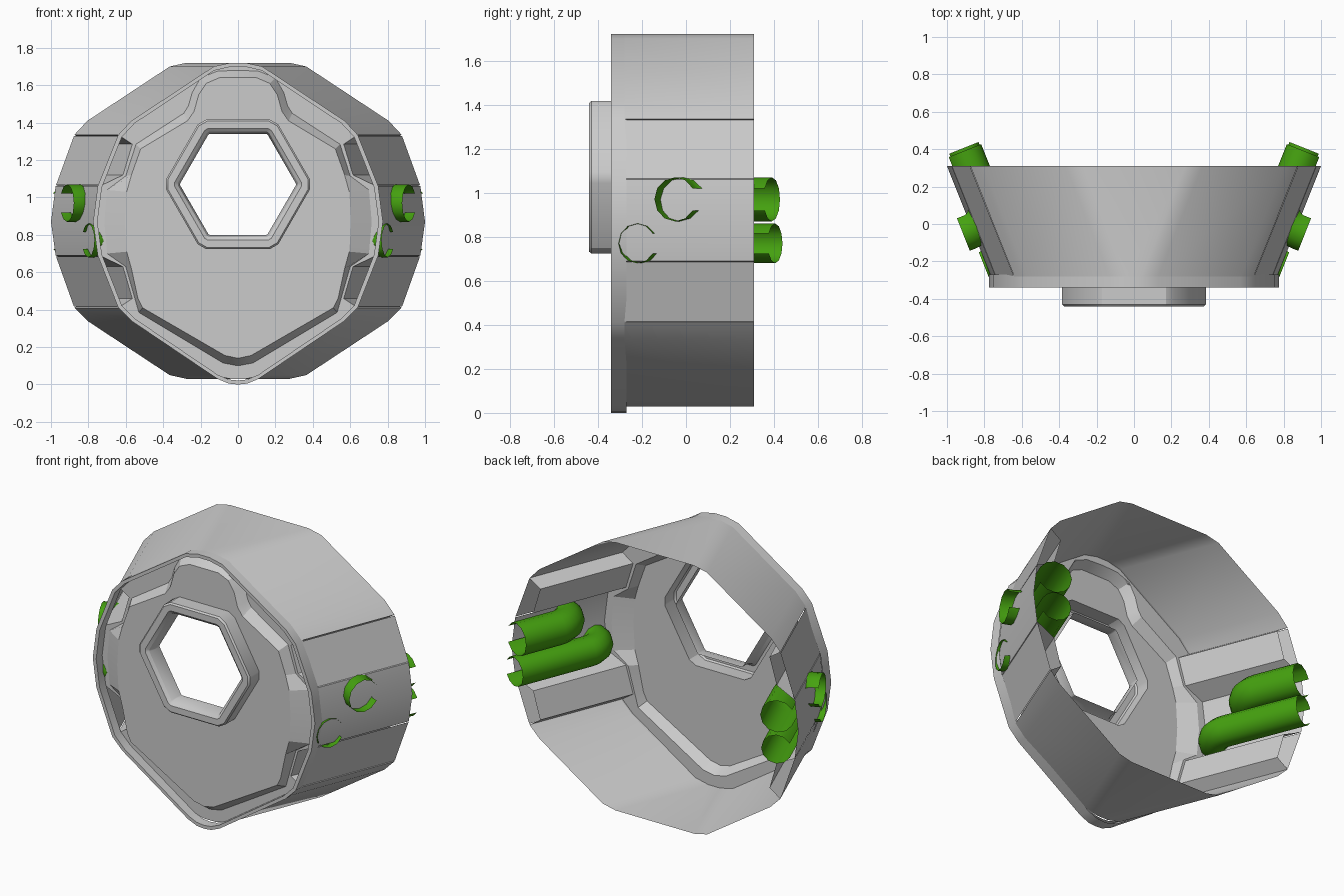
import bpy, bmesh, math
from mathutils import Vector

if "Cube" in bpy.data.objects:
    bpy.data.objects.remove(bpy.data.objects["Cube"])

Y_RING, Y_FACE, Y_BACK, Y_BOSS = -0.28, -0.34, 0.31, -0.44
FLARE = 0.235          # each half slides outwards by this much towards the back


def full(half):
    """Mirror a right-hand half profile (top to bottom) into a closed loop."""
    return half + [(-x, z) for x, z in reversed(half) if x > 1e-6]


def at(loop, y, shift=0.0):
    return [Vector((x + math.copysign(shift, x), y, z)) for x, z in loop]


def build(name, loops, closed=True, fills=(), mat=None, angle=30):
    """Skin successive loops; fills lists pairs of loops with a flat face between."""
    bm = bmesh.new()
    rows = [[bm.verts.new(p) for p in lp] for lp in loops]
    for a, b in zip(rows, rows[1:]):
        n = len(a)
        for i in range(n if closed else n - 1):
            j = (i + 1) % n
            bm.faces.new((a[i], a[j], b[j], b[i]))
    for pair in fills:
        edges = []
        for lp in pair:
            vs = [bm.verts.new(p) for p in lp]
            edges += [bm.edges.new((vs[i], vs[(i + 1) % len(vs)])) for i in range(len(vs))]
        bmesh.ops.triangle_fill(bm, use_beauty=True, use_dissolve=False,
                                edges=edges, normal=(0, -1, 0))
    bmesh.ops.remove_doubles(bm, verts=bm.verts, dist=1e-5)
    bmesh.ops.recalc_face_normals(bm, faces=bm.faces)
    me = bpy.data.meshes.new(name)
    bm.to_mesh(me)
    bm.free()
    ob = bpy.data.objects.new(name, me)
    bpy.context.collection.objects.link(ob)
    if mat:
        me.materials.append(mat)
    bpy.ops.object.select_all(action='DESELECT')
    ob.select_set(True)
    bpy.context.view_layer.objects.active = ob
    bpy.ops.object.shade_smooth_by_angle(angle=math.radians(angle))
    return ob


def hexagon(r, cut, cz=1.07):
    """Hexagon with clipped corners."""
    pts = []
    c = [Vector((r * math.cos(k * math.pi / 3), cz + r * math.sin(k * math.pi / 3))) for k in range(6)]
    for k in range(6):
        for other in (c[k - 1], c[(k + 1) % 6]):
            p = c[k] + (other - c[k]).normalized() * cut
            pts.append((p.x, p.y))
    return pts


# Half profiles at the front of the shell
top = [(0.04, 1.72), (0.13, 1.70), (0.57, 1.41), (0.64, 1.335)]
side = [(0.74, 1.06), (0.765, 0.87), (0.74, 0.69)]
bottom = [(0.64, 0.41), (0.57, 0.34), (0.13, 0.05), (0.04, 0.03)]
dented = full(top + [(0.565, 1.285), (0.615, 1.12)] + side
              + [(0.615, 0.63), (0.565, 0.46)] + bottom)

# Raised front field and the foot of its sloping border
field = full([(0, 1.64), (0.10, 1.64), (0.17, 1.61), (0.21, 1.55), (0.235, 1.46), (0.27, 1.41),
              (0.52, 1.26), (0.57, 1.12), (0.595, 1.03), (0.605, 0.87), (0.595, 0.71),
              (0.57, 0.62), (0.535, 0.46), (0.51, 0.41), (0.07, 0.155), (0, 0.14)])
foot = full([(0, 1.68), (0.11, 1.675), (0.20, 1.64), (0.245, 1.56), (0.265, 1.49), (0.29, 1.45),
             (0.545, 1.285), (0.60, 1.115), (0.70, 1.04), (0.715, 0.87), (0.70, 0.70),
             (0.60, 0.63), (0.55, 0.455), (0.53, 0.385), (0.08, 0.115), (0, 0.10)])

# Flared shell with the four inward channels
build("shell", [at(dented, Y_RING), at(dented, Y_BACK, FLARE)])

# Flush cover panels over the channels
for s, tag in ((1, "right"), (-1, "left")):
    for (a, b), lvl in (((top[-1], side[0]), "upper"), ((side[-1], bottom[0]), "lower")):
        a, b = Vector(a), Vector(b)
        g = (b - a).normalized() * 0.006
        edge = [((a + g).x * s, (a + g).y), ((b - g).x * s, (b - g).y)]
        build(f"{lvl}_{tag}_panel", [at(edge, Y_RING), at(edge, Y_BACK, FLARE)], closed=False)

# Front plate: flat ring, sloping border and raised field with a hole for the boss
boss = hexagon(0.40, 0.03)
build("front_plate", [at(foot, Y_RING), at(field, Y_FACE)],
      fills=[(at(dented, Y_RING), at(foot, Y_RING)), (at(field, Y_FACE), at(boss, Y_FACE))], angle=20)

# Thin raised lip around the plate
lip = full([(0, 1.72)] + top + [(0.75, 1.06), (0.775, 0.87), (0.75, 0.69)]
           + bottom[:2] + [(0.11, 0.03), (0.05, 0.005), (0, 0)])
lip_in = [(x * 0.97, 0.86 + (z - 0.86) * 0.975) for x, z in lip]
build("front_lip", [at(lip, -0.27), at(lip, Y_FACE), at(lip_in, Y_FACE), at(lip_in, Y_RING)])

# Hexagonal boss around the opening
build("hex_boss", [at(boss, Y_FACE), at(boss, Y_BOSS + 0.01), at(hexagon(0.39, 0.03), Y_BOSS),
                   at(hexagon(0.345, 0.012), Y_BOSS), at(hexagon(0.325, 0.008), Y_BOSS + 0.015),
                   at(hexagon(0.312, 0.005), Y_BOSS + 0.05), at(hexagon(0.312, 0.005), Y_FACE)])

# Green bent pipes, open along the inside of the bend
green = bpy.data.materials.new("pipe_green")
green.diffuse_color = (0.06, 0.36, 0.005, 1)
green.use_nodes = True
green.node_tree.nodes["Principled BSDF"].inputs["Base Color"].default_value = green.diffuse_color
u, w, up = Vector((0.37, 0.93, 0)), Vector((0.93, -0.37, 0)), Vector((0, 0, 1))


def pipe(name, start, length, reach, bend, radius, s):
    corner = Vector(start) - u * length
    centre = corner + (u + w) * bend
    path = [(Vector(start), w)]
    for k in range(9):
        t = k / 8 * math.pi / 2
        n = w * math.cos(t) + u * math.sin(t)
        path.append((centre - n * bend, n))
    path.append((corner + w * reach, u))
    loops = []
    for p, n in path:
        ring = []
        for i in range(11):
            t = math.radians(30 + 30 * i)
            q = p + (n * math.cos(t) + up * math.sin(t)) * radius
            ring.append(Vector((q.x * s, q.y, q.z)))
        loops.append(ring)
    build(name, loops, closed=False, mat=green, angle=40)


for s, tag in ((1, "right"), (-1, "left")):
    pipe(f"upper_{tag}_pipe", (0.91, 0.39, 0.97), 0.407, 0.167, 0.13, 0.10, s)
    pipe(f"lower_{tag}_pipe", (0.915, 0.405, 0.77), 0.625, 0.126, 0.12, 0.09, s)
